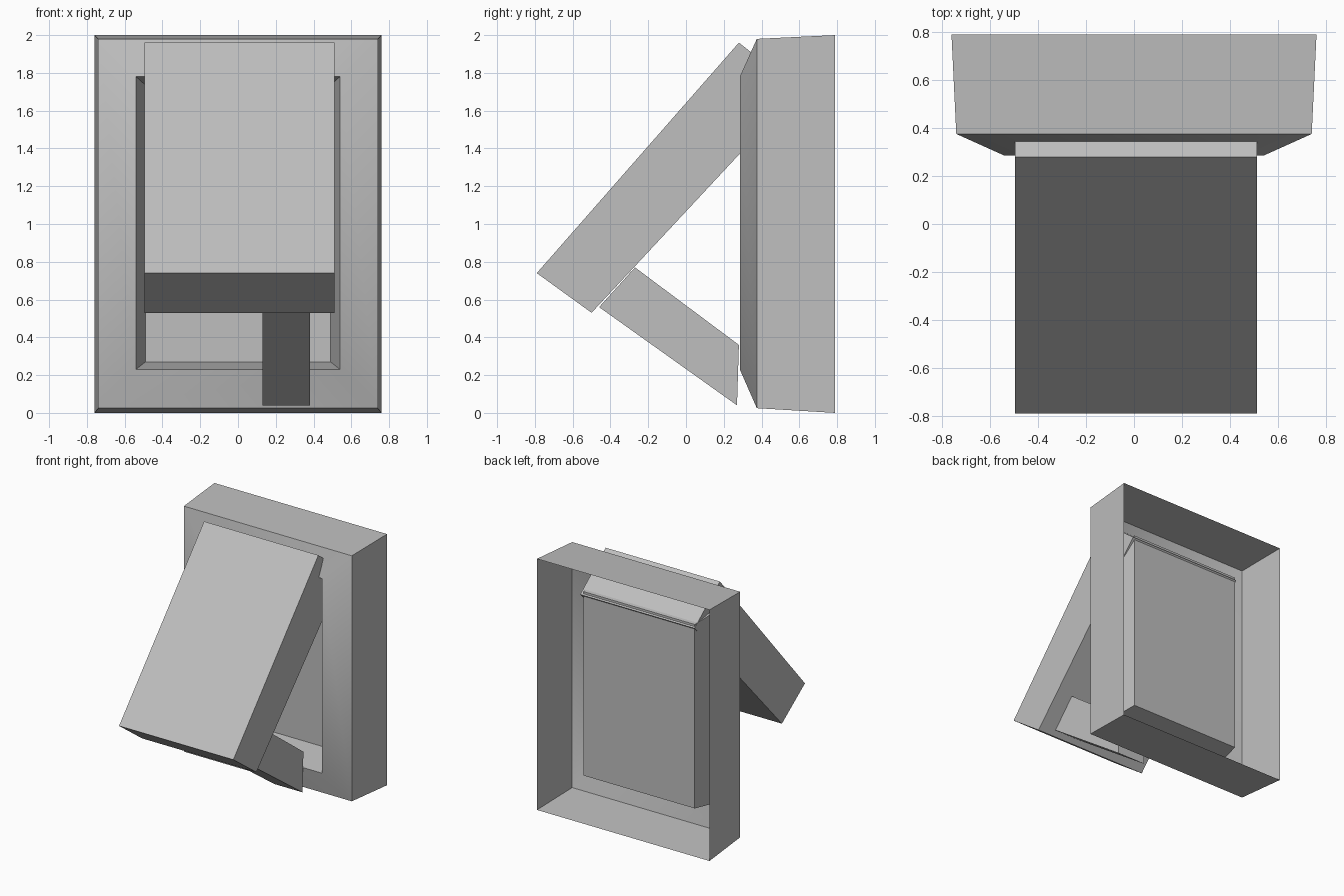
import bpy
import bmesh
from math import radians

old = bpy.data.objects.get("Cube")
if old:
    bpy.data.objects.remove(old, do_unlink=True)

grey = bpy.data.materials.new("plain_grey")
grey.use_nodes = True
colour = (0.52, 0.52, 0.52, 1)
grey.diffuse_color = colour
grey.node_tree.nodes["Principled BSDF"].inputs["Base Color"].default_value = colour


def finish(name, bm):
    mesh = bpy.data.meshes.new(name)
    bm.to_mesh(mesh)
    bm.free()
    mesh.materials.append(grey)
    obj = bpy.data.objects.new(name, mesh)
    bpy.context.collection.objects.link(obj)
    return obj


def nested_shell(name, rings):
    """Open-backed shell: rectangles (half width, bottom, top, y) joined in order."""
    bm = bmesh.new()
    loops = [[bm.verts.new(p) for p in ((-w, y, lo), (w, y, lo), (w, y, hi), (-w, y, hi))]
             for w, lo, hi, y in rings]
    for a, b in zip(loops, loops[1:]):
        for i in range(4):
            j = (i + 1) % 4
            bm.faces.new((a[i], a[j], b[j], b[i]))
    bm.faces.new(loops[-1])
    return finish(name, bm)


def side_profile(name, profile, x0, x1):
    """Solid made by extruding a (y, z) outline across x."""
    bm = bmesh.new()
    face = bm.faces.new([bm.verts.new((x0, y, z)) for y, z in profile])
    new = bmesh.ops.extrude_face_region(bm, geom=[face])["geom"]
    bmesh.ops.translate(bm, vec=(x1 - x0, 0, 0),
                        verts=[g for g in new if isinstance(g, bmesh.types.BMVert)])
    bmesh.ops.recalc_face_normals(bm, faces=bm.faces)
    return finish(name, bm)


# Wall casing: tapered sides, sloped front border, recessed panel
casing = nested_shell("casing", [
    (0.76, 0.0, 2.0, 0.79),
    (0.74, 0.025, 1.98, 0.375),
    (0.54, 0.23, 1.78, 0.285),
    (0.49, 0.27, 1.735, 0.59),
])
bpy.ops.object.select_all(action="DESELECT")
casing.select_set(True)
bpy.context.view_layer.objects.active = casing
bpy.ops.object.shade_smooth_by_angle(angle=radians(40))

# Tilted flap hinged in the top of the recess
side_profile("flap", [(-0.79, 0.74), (-0.5, 0.53), (0.6, 1.71), (0.28, 1.96)], -0.495, 0.512)

# Short strut under the flap
side_profile("strut", [(-0.46, 0.56), (0.27, 0.04), (0.28, 0.36), (-0.27, 0.77)], 0.13, 0.38)
